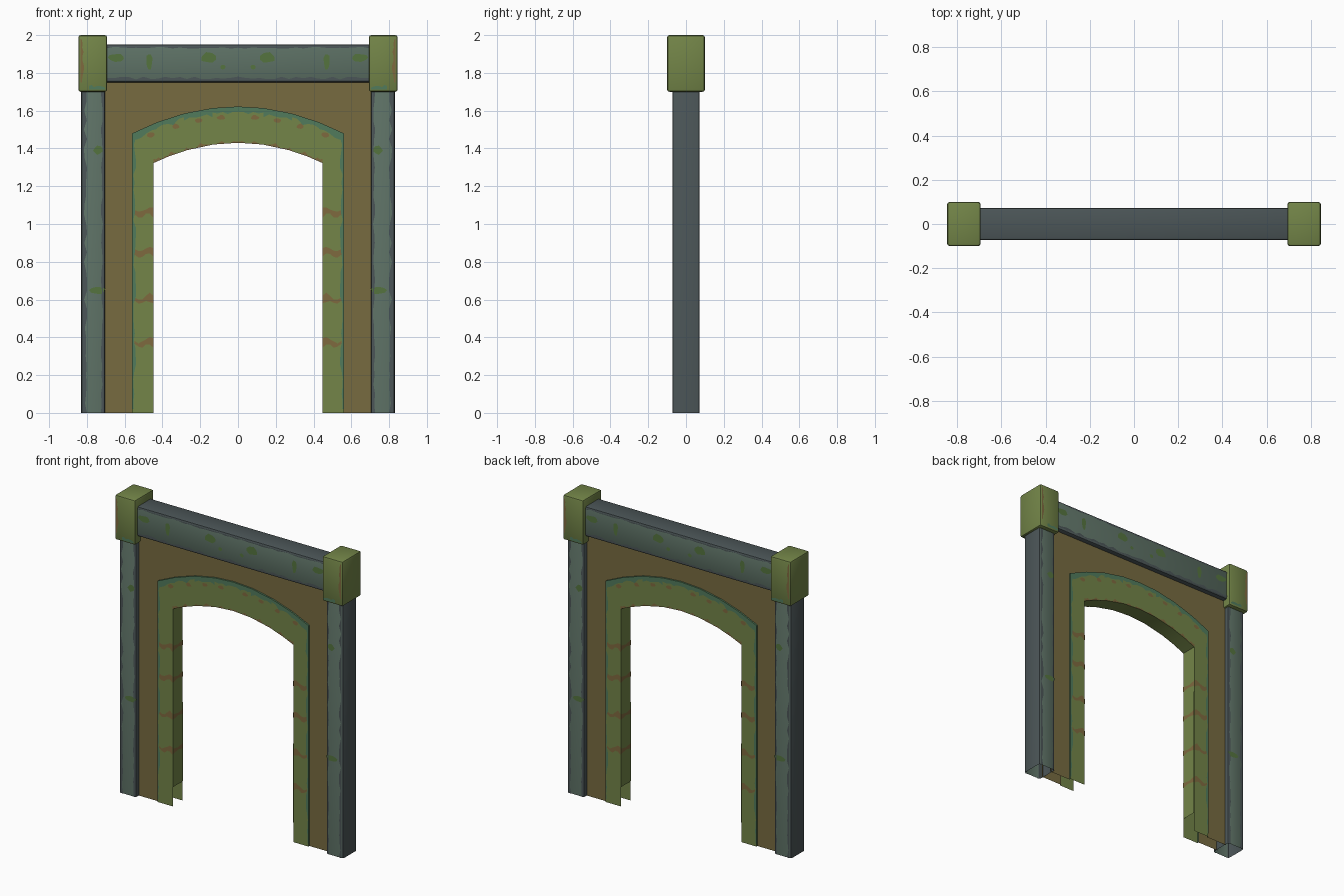
import bpy, bmesh, math, random
from mathutils import Vector

if "Cube" in bpy.data.objects:
    bpy.data.objects.remove(bpy.data.objects["Cube"])

random.seed(4)


def material(name, hexcol):
    m = bpy.data.materials.new(name)
    ch = [int(hexcol[i:i + 2], 16) / 255 for i in (0, 2, 4)]
    lin = [c / 12.92 if c <= 0.04045 else ((c + 0.055) / 1.055) ** 2.4 for c in ch]
    m.diffuse_color = (*lin, 1)
    m.use_nodes = True
    m.node_tree.nodes["Principled BSDF"].inputs["Base Color"].default_value = m.diffuse_color
    return m


MOSS = material("moss green stone", "738548")
GREY = material("grey green stone", "5D7165")
SLATE = material("dark slate", "4B5557")
OLIVE = material("olive brown wall", "776B40")
RUST = material("rust brown stain", "7F6A3F")
TEAL = material("teal green stain", "517B5C")
LEAF = material("leaf green stain", "55743F")


def block(name, lo, hi, bevel, mats, open_bottom=False):
    """Bevelled box; second material goes on the front and back faces."""
    bm = bmesh.new()
    bmesh.ops.create_cube(bm, size=1)
    for v in bm.verts:
        v.co = [(lo[i] + hi[i]) / 2 + v.co[i] * (hi[i] - lo[i]) for i in range(3)]
    if open_bottom:
        bmesh.ops.delete(bm, geom=[f for f in bm.faces if f.normal.z < -0.9], context='FACES_ONLY')
    edges = [e for e in bm.edges if len(e.link_faces) == 2]
    bmesh.ops.bevel(bm, geom=edges, offset=bevel, segments=2, profile=0.5, affect='EDGES')
    bm.normal_update()
    for f in bm.faces:
        f.material_index = len(mats) - 1 if abs(f.normal.y) > 0.98 else 0
    finish(name, bm, mats)


def finish(name, bm, mats):
    me = bpy.data.meshes.new(name)
    bm.to_mesh(me)
    bm.free()
    for m in mats:
        me.materials.append(m)
    ob = bpy.data.objects.new(name, me)
    bpy.context.collection.objects.link(ob)
    bpy.context.view_layer.objects.active = ob
    ob.select_set(True)
    bpy.ops.object.shade_smooth_by_angle(angle=math.radians(40))
    ob.select_set(False)


def sheets(name, quads, mat):
    """Faces (points, facing) mirrored in x and y."""
    bm = bmesh.new()
    for pts, facing in quads:
        for sx in (1, -1):
            for sy in (1, -1):
                s = Vector((sx, sy, 1))
                co = [Vector(p) * s for p in pts]
                n = Vector((0, 0, 0))
                for i in range(len(co)):
                    n += co[i].cross(co[(i + 1) % len(co)])
                if n.dot(Vector(facing) * s) < 0:
                    co.reverse()
                bm.faces.new([bm.verts.new(c) for c in co])
    bmesh.ops.remove_doubles(bm, verts=bm.verts, dist=0.0002)
    finish(name, bm, [mat])


def strip(a, b, y):
    """Front-facing quads between two (x, z) paths."""
    return [([(p[0], -y, p[1]) for p in (a[i], a[i + 1], b[i + 1], b[i])], (0, -1, 0))
            for i in range(len(a) - 1)]


def ragged(p, q, n, w0, w1, side, y):
    """Strip along p-q with an uneven inner edge; side is the inward direction."""
    a, b = [], []
    for i in range(n + 1):
        t = i / n
        x, z = p[0] + (q[0] - p[0]) * t, p[1] + (q[1] - p[1]) * t
        w = random.uniform(w0, w1)
        a.append((x, z))
        b.append((x + side[0] * w, z + side[1] * w))
    return strip(a, b, y)


def blot(x, z, rx, rz, y):
    pts = []
    for i in range(9):
        t = i * math.tau / 9
        r = random.uniform(0.75, 1.1)
        pts.append((x + rx * r * math.cos(t), -y, z + rz * r * math.sin(t)))
    return [(pts, (0, -1, 0))]


# Posts, corner caps and lintel
for s, side in ((-1, "left"), (1, "right")):
    xs = sorted((s * 0.83, s * 0.705))
    block(side + "_post", (xs[0], -0.072, 0), (xs[1], 0.072, 1.72), 0.01, [SLATE, GREY], True)
    xs = sorted((s * 0.845, s * 0.693))
    block(side + "_cap", (xs[0], -0.1, 1.7), (xs[1], 0.1, 2.0), 0.012, [MOSS])
block("lintel", (-0.72, -0.073, 1.75), (0.72, 0.073, 1.95), 0.012, [SLATE, GREY])

# Half outlines of the arch, from the floor up to the crown
outer_z = lambda x: 1.622 - 0.142 * (x / 0.56) ** 2
inner_z = lambda x: 1.43 - 0.107 * (x / 0.447) ** 2
ox = [0.56, 0.43, 0.285, 0.135, 0]
ix = [0.447, 0.37, 0.27, 0.13, 0]
outer = [(0.56, 0)] + [(x, outer_z(x)) for x in ox]
inner = [(0.447, 0)] + [(x, inner_z(x)) for x in ix]
frame = [(0.715, 0)] + [(x, 1.76) for x in [0.715] + ox[1:]]

# Wall panel, hollow, open at the floor
sheets("wall_panel", strip(frame, outer, 0.042), OLIVE)

# Arch trim: front faces and the reveal through the opening
F = 0.052
reveal = []
path = [(0.445, 0.13)] + inner[1:]
for i in range(len(path) - 1):
    (x0, z0), (x1, z1) = path[i], path[i + 1]
    reveal.append(([(x0, -F, z0), (x1, -F, z1), (x1, 0, z1), (x0, 0, z0)],
                   (z0 - z1 if i == 0 else 0, 0, -1 if i else 0)))
sheets("arch_trim", strip(outer, inner, F) + reveal, MOSS)
lip = []
for i in range(len(outer) - 1):
    (x0, z0), (x1, z1) = outer[i], outer[i + 1]
    lip.append(([(x0, -F, z0), (x1, -F, z1), (x1, -0.042, z1), (x0, -0.042, z0)],
                (0 if i else 1, 0, 1 if i else 0)))
sheets("arch_trim_edge", lip, TEAL)

# Teal weathering along the outside of the arch
P = F + 0.0015
stain = ragged((0.56, 0.02), (0.56, 1.46), 36, 0.004, 0.022, (-1, 0), P)
for i in range(1, len(outer) - 1):
    stain += ragged(outer[i], outer[i + 1], 5, 0.018, 0.048, (0, -1), P)
sheets("arch_weathering", stain, TEAL)

# Rust joints across the jambs and spots along the arch
rust = []
for z in (0.37, 0.60, 0.85, 1.06):
    xs = [0.447 + 0.1 * i / 5 for i in range(6)]
    mid = [z + 0.012 * math.sin(i * 1.3) for i in range(6)]
    wid = [random.uniform(0.007, 0.018) + (0.01 if i < 2 else 0) for i in range(6)]
    rust += strip([(x, m - w) for x, m, w in zip(xs, mid, wid)],
                  [(x, m + w) for x, m, w in zip(xs, mid, wid)], P)
    rust.append(([(0.4435, -F, z - 0.018), (0.4435, 0, z - 0.008),
                  (0.4435, 0, z + 0.008), (0.4435, -F, z + 0.018)], (-1, 0, 0)))
for i in range(1, len(inner) - 1):
    rust += ragged(inner[i], inner[i + 1], 6, 0.0, 0.022, (0, 1), P)
for x in (0.09, 0.21, 0.33, 0.46):
    rust += blot(x, outer_z(x) - 0.055, 0.022, 0.014, P)
sheets("arch_rust_joints", rust, RUST)

# Dark chipped edges on posts and lintel
Y = 0.0735
chips = ragged((0.82, 0), (0.82, 1.7), 34, 0.004, 0.022, (-1, 0), Y)
chips += ragged((0.715, 0), (0.715, 1.7), 34, 0.0, 0.012, (1, 0), Y)
chips += ragged((0.693, 1.762), (0, 1.762), 18, 0.002, 0.02, (0, 1), Y + 0.001)
chips += ragged((0.693, 1.938), (0, 1.938), 18, 0.0, 0.01, (0, -1), Y + 0.001)
sheets("chipped_edges", chips, SLATE)

# Leaf green spots on posts and lintel
spots = blot(0.74, 1.39, 0.026, 0.024, Y) + blot(0.745, 0.65, 0.045, 0.022, Y)
for x, z, rx, rz in ((0.47, 1.86, 0.018, 0.05), (0.16, 1.88, 0.045, 0.028),
                     (0.08, 1.83, 0.015, 0.012), (0.645, 1.88, 0.045, 0.022)):
    spots += blot(x, z, rx, rz, Y + 0.001)
sheets("leaf_green_spots", spots, LEAF)

# Stains on the caps
sheets("cap_rust", ragged((0.833, 1.75), (0.833, 1.98), 10, 0.004, 0.018, (-1, 0), 0.1015), RUST)
sheets("cap_weathering", ragged((0.705, 1.712), (0.79, 1.712), 6, 0.006, 0.025, (0, 1), 0.1015), TEAL)
